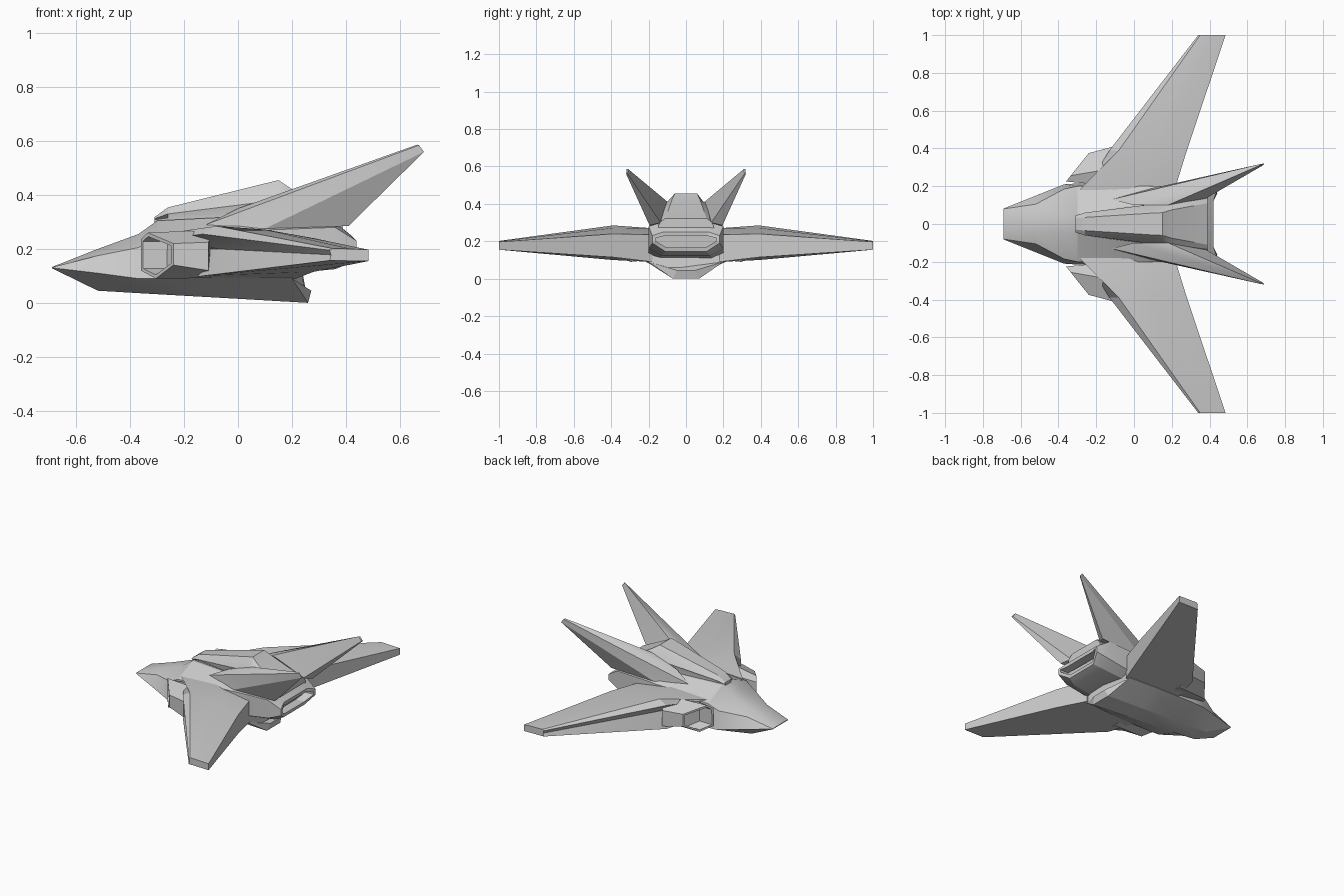
import bpy, bmesh, math
from mathutils import Vector

if "Cube" in bpy.data.objects:
    bpy.data.objects.remove(bpy.data.objects["Cube"])


def finish(bm, name, mirror=False):
    bmesh.ops.remove_doubles(bm, verts=bm.verts, dist=0.0005)
    bmesh.ops.recalc_face_normals(bm, faces=bm.faces)
    me = bpy.data.meshes.new(name)
    bm.to_mesh(me)
    bm.free()
    ob = bpy.data.objects.new(name, me)
    bpy.context.collection.objects.link(ob)
    if mirror:
        m = ob.modifiers.new("mirror", 'MIRROR')
        m.use_axis = (False, True, False)
    bpy.ops.object.select_all(action='DESELECT')
    ob.select_set(True)
    bpy.context.view_layer.objects.active = ob
    bpy.ops.object.shade_smooth_by_angle(angle=math.radians(22))
    return ob


def loft(rings):
    """Skin closed rings of 3D points; returns bmesh and both end caps."""
    bm = bmesh.new()
    rows = [[bm.verts.new(p) for p in r] for r in rings]
    n = len(rows[0])
    for a, b in zip(rows, rows[1:]):
        for i in range(n):
            j = (i + 1) % n
            bm.faces.new((a[i], a[j], b[j], b[i]))
    caps = bm.faces.new(rows[0]), bm.faces.new(rows[-1])
    bmesh.ops.recalc_face_normals(bm, faces=bm.faces)
    return bm, caps


def across(x, half, lean=()):
    """Full ring at x from half a section (y, z), bottom to top."""
    xs = list(lean) or [x] * len(half)
    right = [(xx, y, z) for xx, (y, z) in zip(xs, half)]
    return right + [(xx, -y, z) for xx, y, z in reversed(right)]


def recess(bm, face, rim, move):
    bmesh.ops.inset_individual(bm, faces=[face], thickness=rim)
    res = bmesh.ops.extrude_discrete_faces(bm, faces=[face])
    bmesh.ops.translate(bm, verts=res['faces'][0].verts, vec=Vector(move))


# main hull with flat keel
bm, _ = loft([
    across(-0.69, [(.078, .128), (.082, .13), (.08, .132), (.04, .133)]),
    across(-0.52, [(.055, .045), (.15, .11), (.105, .175), (.045, .2)]),
    across(-0.37, [(.06, .036), (.21, .09), (.185, .205), (.05, .255)]),
    across(-0.30, [(.06, .032), (.215, .09), (.2, .24), (.05, .305)]),
    across(0.0, [(.065, .015), (.21, .09), (.2, .265), (.1, .32)]),
    across(0.2, [(.07, 0), (.2, .09), (.2, .27), (.13, .33)], (.26, .2, .2, .2)),
])
finish(bm, "hull")

# ridge behind the keel
bm = bmesh.new()
for p in [(.26, .07, 0), (.26, -.07, 0), (.2, .2, .09), (.2, -.2, .09),
          (.272, .05, .045), (.272, -.05, .045), (.15, 0, .09)]:
    bm.verts.new(p)
bmesh.ops.convex_hull(bm, input=bm.verts)
finish(bm, "keel_rear")

# rear hull with flat exhaust slot
bm, caps = loft([
    across(.1, [(.14, .1), (.2, .12), (.2, .27), (.13, .31)]),
    across(.36, [(.13, .125), (.2, .16), (.2, .28), (.13, .3)]),
    across(.44, [(.11, .145), (.18, .19), (.18, .23), (.12, .25)], (.41, .44, .44, .42)),
])
recess(bm, caps[1], .022, (-.06, 0, 0))
finish(bm, "rear_hull")

# raised spine with undercut front
bm, _ = loft([
    across(-.31, [(.03, .26), (.03, .308), (.045, .312), (.03, .318)]),
    across(-.26, [(.04, .26), (.04, .315), (.06, .33), (.035, .354)]),
    across(.1, [(.1, .27), (.11, .325), (.105, .375), (.058, .443)]),
    across(.15, [(.13, .27), (.13, .33), (.105, .395), (.06, .455)]),
    across(.2, [(.14, .27), (.14, .33), (.11, .4), (.075, .422)]),
    across(.39, [(.15, .27), (.145, .29), (.13, .31), (.11, .322)]),
])
finish(bm, "spine")

# wings with grooved leading edge: rings run around the section at each y
def wing_ring(y, pts):
    return [(x, y, z) for x, z in pts]

bm, _ = loft([
    wing_ring(.18, [(.215, .09), (.215, .235), (-.02, .27), (-.29, .255),
                    (-.26, .24), (-.15, .2), (-.18, .09)]),
    wing_ring(.39, [(.28, .115), (.28, .24), (.1, .272), (-.08, .285),
                    (-.13, .255), (-.07, .2), (-.13, .1)]),
    wing_ring(1.0, [(.485, .155), (.485, .197), (.42, .2), (.35, .202),
                    (.34, .195), (.345, .178), (.34, .157)]),
])
finish(bm, "wing", True)

# hollow air intakes
bm, caps = loft([
    [(-.36, .225, .12), (-.36, .225, .235), (-.335, .256, .26),
     (-.24, .375, .22), (-.24, .375, .14), (-.305, .294, .09)],
    [(-.1, .2, .1), (-.1, .2, .25), (-.08, .3, .272),
     (-.11, .41, .225), (-.11, .41, .12), (-.1, .3, .092)],
])
recess(bm, caps[0], .014, (.09, 0, 0))
finish(bm, "intake", True)

# canted tail fins blending into the spine
bm = bmesh.new()
for p in [(-.12, .13, .29), (.0, .1, .35), (.18, .1, .412), (.38, .135, .3),
          (.41, .195, .285), (.1, .19, .275), (.665, .31, .587),
          (.672, .318, .585), (.69, .32, .56), (.685, .312, .56)]:
    bm.verts.new(p)
bmesh.ops.convex_hull(bm, input=bm.verts)
finish(bm, "tail_fin", True)
